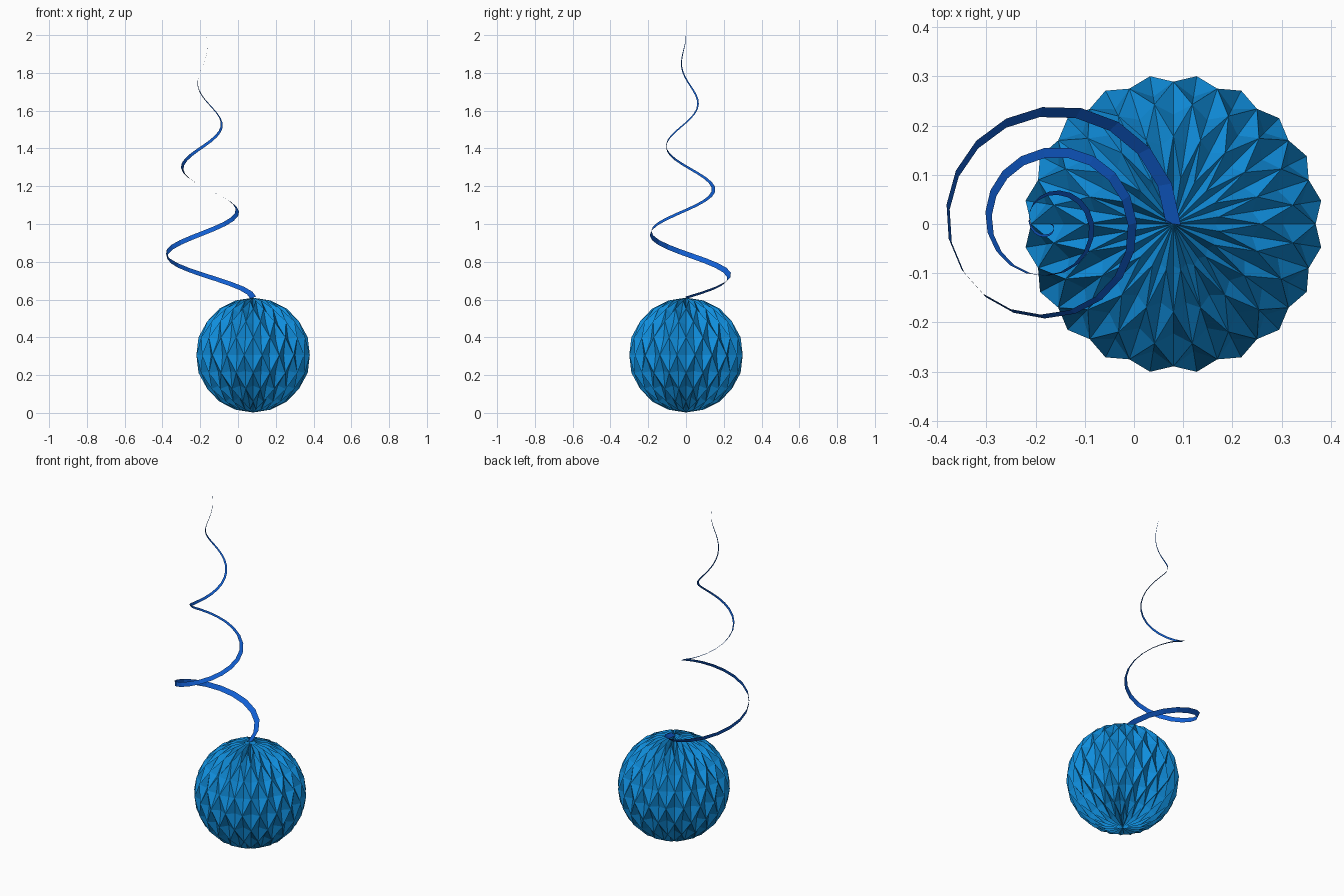
import bpy, math
from mathutils import Vector

if "Cube" in bpy.data.objects:
    bpy.data.objects.remove(bpy.data.objects["Cube"])


def material(name, rgb):
    m = bpy.data.materials.new(name)
    m.diffuse_color = (*rgb, 1)
    m.use_nodes = True
    m.node_tree.nodes["Principled BSDF"].inputs["Base Color"].default_value = m.diffuse_color
    return m


def add_object(name, verts, faces, mat):
    me = bpy.data.meshes.new(name)
    me.from_pydata(verts, [], faces)
    me.materials.append(mat)
    ob = bpy.data.objects.new(name, me)
    bpy.context.collection.objects.link(ob)
    return ob


sky_blue = material("sky blue paper", (0.005, 0.27, 0.72))
deep_blue = material("deep blue ribbon", (0.006, 0.12, 0.68))

# Honeycomb paper ball: staggered ridge points with dimples between them
R, VALLEY, COLS, ROWS = 0.304, 0.275, 40, 10
centre = Vector((0.08, 0, 0.306))
verts = [centre + Vector((0, 0, R))]
for k in range(1, ROWS):
    lat = math.pi * k / ROWS
    for c in range(COLS):
        a = 2 * math.pi * c / COLS
        r = R if (c + k) % 2 == 0 else VALLEY
        verts.append(centre + r * Vector((math.sin(lat) * math.cos(a),
                                          math.sin(lat) * math.sin(a),
                                          math.cos(lat))))
verts.append(centre - Vector((0, 0, R)))
bottom = len(verts) - 1


def vid(k, c):
    return 1 + (k - 1) * COLS + c % COLS


faces = []
for c in range(COLS):
    faces.append((0, vid(1, c), vid(1, c + 1)))
    faces.append((bottom, vid(ROWS - 1, c + 1), vid(ROWS - 1, c)))
    for k in range(1, ROWS - 1):
        p, q, s, t = vid(k, c), vid(k + 1, c), vid(k + 1, c + 1), vid(k, c + 1)
        if (c + k) % 2 == 0:      # fold along the ridge
            faces += [(p, q, s), (p, s, t)]
        else:
            faces += [(p, q, t), (q, s, t)]
add_object("paper_ball", verts, faces, sky_blue)

# Ribbon: tapering conical helix whose strip slowly rolls as it climbs
TURNS, STEPS = 3, 57
R0, Z0, Z1 = 0.25, 0.61, 2.0
pitch = (Z1 - Z0) / (TURNS * 2 * math.pi)
roll = math.radians(-158)
step = TURNS * 2 * math.pi / STEPS
verts, faces = [], []
for i in range(STEPS + 1):
    t = i / STEPS
    a = i * step
    r = R0 * (1 - t)
    slope = math.atan2(pitch, r)
    out = Vector((math.cos(a), math.sin(a), 0))
    along = Vector((-math.sin(a), math.cos(a), 0))
    up = -math.sin(slope) * along + Vector((0, 0, math.cos(slope)))
    w = (math.cos(roll) * out + math.sin(roll) * up) * (0.031 * (1 - t) + 0.002) / 2
    p = Vector((-0.17, 0, Z0 + (Z1 - Z0) * t)) + out * r
    verts += [p - w, p + w]
    if i:
        j = 2 * i
        faces.append((j - 2, j - 1, j + 1, j))
    roll += math.sin(slope) * step
add_object("spiral_ribbon", verts, faces, deep_blue)
